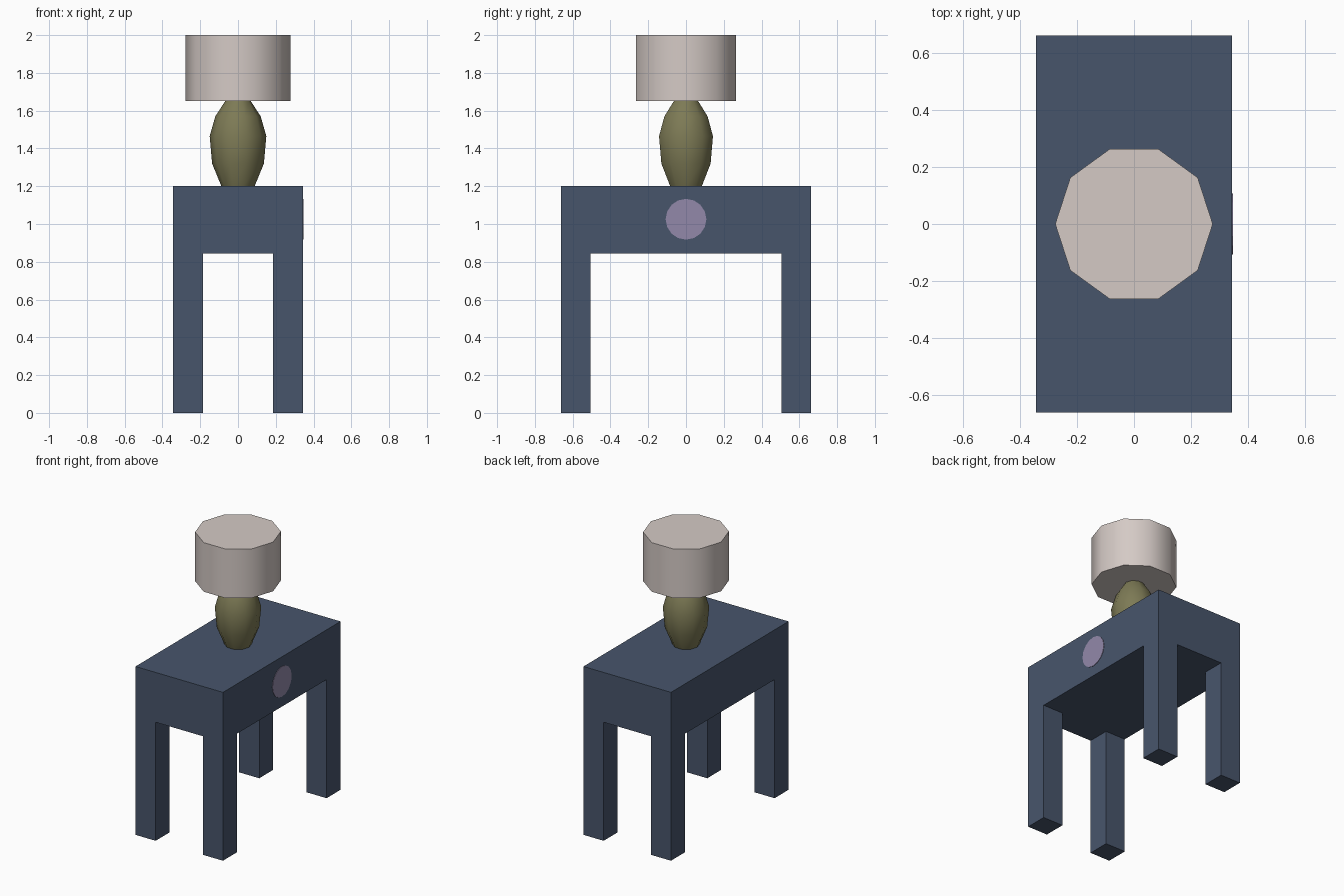
import bpy, bmesh, math
from mathutils import Matrix

if "Cube" in bpy.data.objects:
    bpy.data.objects.remove(bpy.data.objects["Cube"])


def material(name, rgb):
    m = bpy.data.materials.new(name)
    m.diffuse_color = (*rgb, 1)
    m.use_nodes = True
    m.node_tree.nodes["Principled BSDF"].inputs["Base Color"].default_value = m.diffuse_color
    return m


navy = material("slate blue", (0.064, 0.091, 0.148))
olive = material("olive", (0.205, 0.195, 0.091))
cream = material("pale beige", (0.66, 0.59, 0.56))
lilac = material("lilac", (0.29, 0.25, 0.40))


def finish(bm, name, mat, smooth=False):
    bmesh.ops.recalc_face_normals(bm, faces=bm.faces)
    mesh = bpy.data.meshes.new(name)
    bm.to_mesh(mesh)
    bm.free()
    mesh.materials.append(mat)
    ob = bpy.data.objects.new(name, mesh)
    bpy.context.collection.objects.link(ob)
    if smooth:
        bpy.ops.object.select_all(action='DESELECT')
        ob.select_set(True)
        bpy.context.view_layer.objects.active = ob
        bpy.ops.object.shade_smooth_by_angle(angle=math.radians(50))
    return ob


def lathe(name, profile, sides, mat, smooth=False, matrix=Matrix()):
    """Closed solid turned around z from (radius, height) points."""
    bm = bmesh.new()
    rings = []
    for r, z in profile:
        angles = [2 * math.pi * i / sides for i in range(sides)]
        rings.append([bm.verts.new((r * math.cos(a), r * math.sin(a), z)) for a in angles])
    for low, high in zip(rings, rings[1:]):
        for i in range(sides):
            j = (i + 1) % sides
            bm.faces.new((low[i], low[j], high[j], high[i]))
    bm.faces.new(rings[0])
    bm.faces.new(rings[-1])
    bm.transform(matrix)
    return finish(bm, name, mat, smooth)


# table: a deep block with four corner legs pulled out of its underside
HX, HY, APRON, TOP = 0.345, 0.662, 0.845, 1.2
LX, LY = 0.186, 0.505
bm = bmesh.new()
bmesh.ops.create_cube(bm, size=1)
bm.transform(Matrix.Translation((0, 0, (APRON + TOP) / 2))
             @ Matrix.Diagonal((2 * HX, 2 * HY, TOP - APRON, 1)))
for co, no in (((LX, 0, 0), (1, 0, 0)), ((-LX, 0, 0), (1, 0, 0)),
               ((0, LY, 0), (0, 1, 0)), ((0, -LY, 0), (0, 1, 0))):
    bmesh.ops.bisect_plane(bm, geom=bm.verts[:] + bm.edges[:] + bm.faces[:],
                           plane_co=co, plane_no=no)
corners = []
for f in bm.faces:
    c = f.calc_center_median()
    if abs(c.z - APRON) < 1e-4 and abs(c.x) > LX and abs(c.y) > LY:
        corners.append(f)
for f in corners:
    new = bmesh.ops.extrude_face_region(bm, geom=[f])["geom"]
    for v in new:
        if isinstance(v, bmesh.types.BMVert):
            v.co.z = 0
    bmesh.ops.delete(bm, geom=[f], context='FACES_ONLY') if f.is_valid else None
finish(bm, "table", navy)

# round drawer knob, a flat plate on the right side
lathe("drawer_knob", [(0.108, -0.002), (0.108, 0.003)], 16, lilac,
      matrix=Matrix.Translation((HX, 0, 1.025)) @ Matrix.Rotation(math.pi / 2, 4, 'Y'))

# lamp base and shade
lathe("lamp_base", [(0.088, 1.2), (0.137, 1.32), (0.15, 1.465), (0.12, 1.57), (0.068, 1.65)],
      10, olive, smooth=True)
lathe("lamp_shade", [(0.277, 1.65), (0.277, 2.0)], 10, cream, smooth=True)
